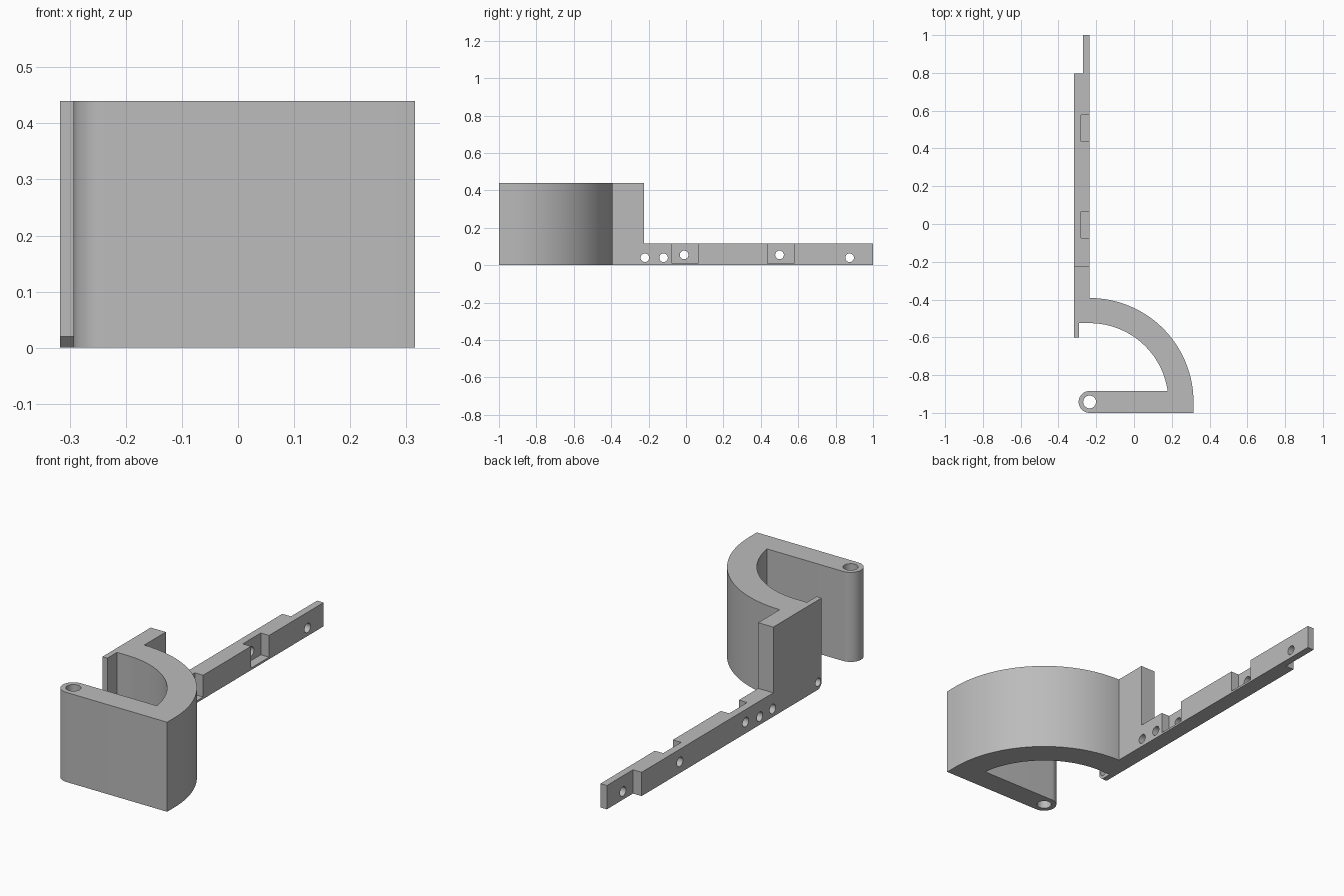
import bpy, bmesh
from math import radians, cos, sin, pi
from mathutils import Matrix

old = bpy.data.objects.get("Cube")
if old:
    bpy.data.objects.remove(old)

grey = bpy.data.materials.new("light grey")
grey.use_nodes = True
grey.diffuse_color = (0.5, 0.5, 0.5, 1)
grey.node_tree.nodes["Principled BSDF"].inputs["Base Color"].default_value = (0.5, 0.5, 0.5, 1)


def make_object(name, bm):
    bmesh.ops.recalc_face_normals(bm, faces=bm.faces)
    mesh = bpy.data.meshes.new(name)
    bm.to_mesh(mesh)
    bm.free()
    mesh.materials.append(grey)
    obj = bpy.data.objects.new(name, mesh)
    bpy.context.collection.objects.link(obj)
    return obj


def extrude_profile(name, points, height):
    bm = bmesh.new()
    face = bm.faces.new([bm.verts.new((x, y, 0)) for x, y in points])
    new = bmesh.ops.extrude_face_region(bm, geom=[face])["geom"]
    bmesh.ops.translate(bm, vec=(0, 0, height),
                        verts=[v for v in new if isinstance(v, bmesh.types.BMVert)])
    return make_object(name, bm)


def arc(cx, cy, r, start, end, steps):
    angles = [radians(start + (end - start) * i / steps) for i in range(steps + 1)]
    return [(cx + r * cos(a), cy + r * sin(a)) for a in angles]


def box_cutter(name, lo, hi):
    bm = bmesh.new()
    size = [b - a for a, b in zip(lo, hi)]
    mid = [(a + b) / 2 for a, b in zip(lo, hi)]
    bmesh.ops.create_cube(bm, size=1, matrix=Matrix.Translation(mid) @ Matrix.Diagonal((*size, 1)))
    return make_object(name, bm)


def hole_cutter(name, centre, r, depth, axis):
    bm = bmesh.new()
    turn = Matrix.Rotation(pi / 2, 4, "Y") if axis == "X" else Matrix()
    bmesh.ops.create_cone(bm, cap_ends=True, segments=32, radius1=r, radius2=r, depth=depth,
                          matrix=Matrix.Translation(centre) @ turn)
    return make_object(name, bm)


LEFT, RIGHT = -0.317, -0.235      # sides of the bar
HINGE_Y = -0.942                  # pin axis and arc centre
BACK = -0.225                     # rear of the tall block

# Curved clamp: rear block with lip, quarter ring and front arm with rounded end
outline = [(LEFT, BACK), (LEFT, -0.6), (-0.29, -0.6), (-0.29, -0.525)]
outline += arc(RIGHT, HINGE_Y, 0.417, 90, 8, 40)
outline += arc(RIGHT, HINGE_Y, 0.058, 90, 270, 24)
outline += [(0.315, -1)]
outline += arc(RIGHT, HINGE_Y, 0.55, 0, 90, 48)
outline += [(RIGHT, BACK)]
clamp = extrude_profile("clamp_bracket", outline, 0.44)

# Long mounting bar with a thinner tab at the rear
bar = extrude_profile("mounting_bar", [(LEFT, -0.3), (RIGHT, -0.3), (RIGHT, 1), (-0.27, 1),
                                       (-0.27, 0.797), (LEFT, 0.797)], 0.117)

# Cutters: pockets, cross holes, hinge pin hole and lip corner
cutters = [box_cutter("pocket_cutter", (-0.28, y, 0.01), (-0.2, y + 0.14, 0.2))
           for y in (-0.075, 0.437)]
for y, z in ((-0.22, 0.04), (-0.12, 0.04), (-0.01, 0.055), (0.5, 0.055), (0.875, 0.04)):
    cutters.append(hole_cutter("screw_hole_cutter", (-0.276, y, z), 0.023, 0.2, "X"))
cutters.append(hole_cutter("lip_hole_cutter", (-0.3, -0.573, 0.036), 0.02, 0.06, "X"))
cutters.append(hole_cutter("pin_hole_cutter", (RIGHT, HINGE_Y, 0.22), 0.034, 1, "Z"))
bm = bmesh.new()
bmesh.ops.create_cube(bm, size=0.0283, matrix=Matrix.Translation((-0.304, -0.6, 0))
                      @ Matrix.Rotation(pi / 4, 4, "X") @ Matrix.Diagonal((2, 1, 1, 1)))
cutters.append(make_object("lip_corner_cutter", bm))


def boolean(target, other, operation):
    mod = target.modifiers.new(operation.lower(), "BOOLEAN")
    mod.operation, mod.solver, mod.object = operation, "EXACT", other
    bpy.context.view_layer.objects.active = target
    bpy.ops.object.modifier_apply(modifier=mod.name)
    bpy.data.objects.remove(other)


# Fuse the bar to the clamp, then cut every opening
boolean(clamp, bar, "UNION")
for cutter in cutters:
    boolean(clamp, cutter, "DIFFERENCE")

bpy.ops.object.select_all(action="DESELECT")
clamp.select_set(True)
bpy.context.view_layer.objects.active = clamp
bpy.ops.object.shade_smooth_by_angle(angle=radians(25))
